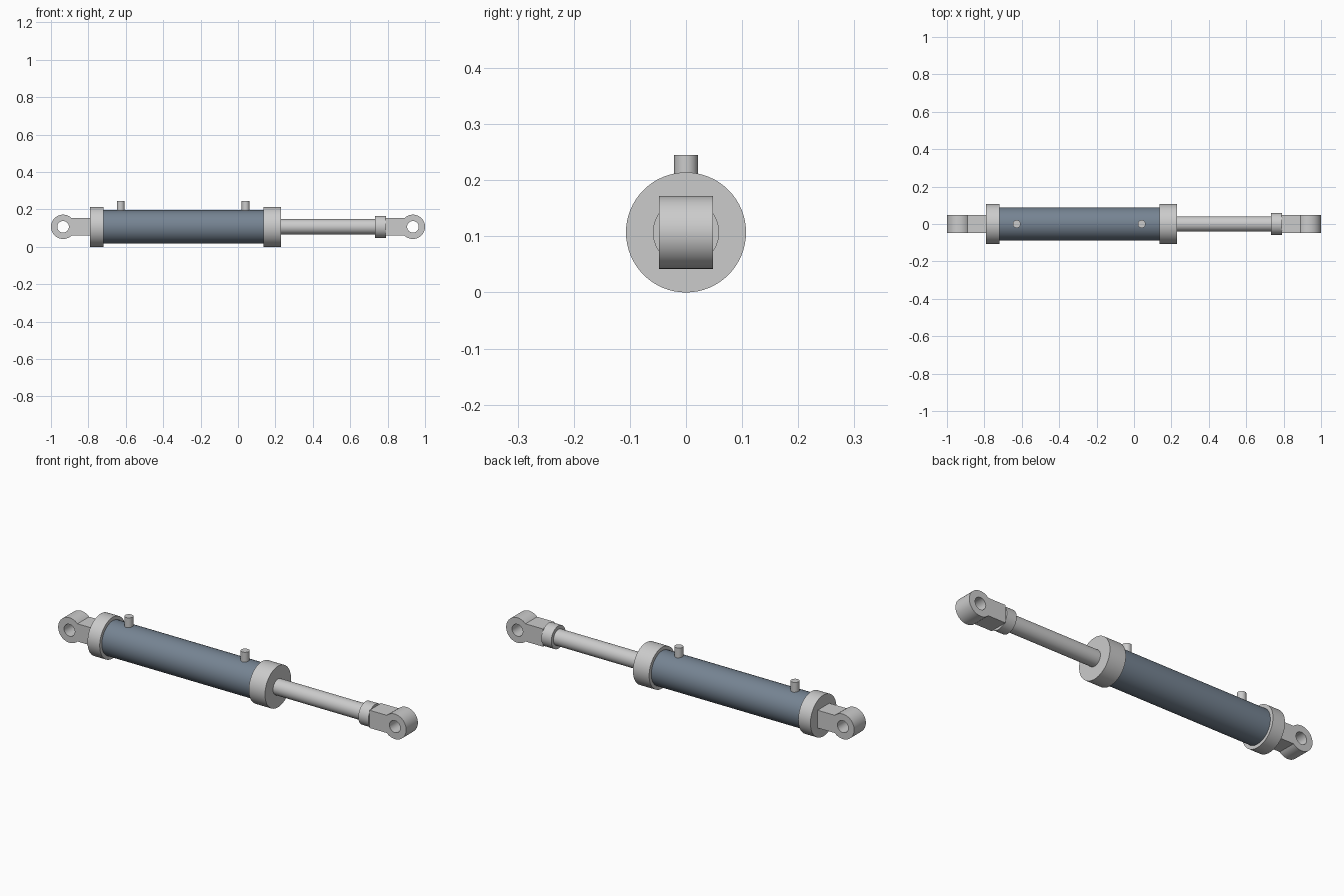
import bpy, bmesh
from math import pi, sin, cos, asin, radians

if "Cube" in bpy.data.objects:
    bpy.data.objects.remove(bpy.data.objects["Cube"])

AXIS = 0.107      # height of the cylinder axis
EYE_R, EYE_X, SHANK_H, EYE_W = 0.065, 0.935, 0.046, 0.048


def smooth(ob):
    bpy.ops.object.select_all(action='DESELECT')
    ob.select_set(True)
    bpy.context.view_layer.objects.active = ob
    bpy.ops.object.shade_smooth_by_angle(angle=radians(35))


def rod_along_x(name, x0, x1, r, sides=64):
    bpy.ops.mesh.primitive_cylinder_add(vertices=sides, radius=r, depth=x1 - x0,
                                        location=((x0 + x1) / 2, 0, AXIS),
                                        rotation=(0, pi / 2, 0))
    ob = bpy.context.object
    ob.name = name
    smooth(ob)
    return ob


def port(name, x):
    z0, z1 = 0.17, 0.245
    bpy.ops.mesh.primitive_cylinder_add(vertices=32, radius=0.021, depth=z1 - z0,
                                        location=(x, 0, (z0 + z1) / 2))
    bpy.context.object.name = name
    smooth(bpy.context.object)


def eye(name, s):
    # Side profile: rounded eye merging into a flat shank, with a pin hole
    a0 = asin(SHANK_H / EYE_R)
    span, n = 2 * (pi - a0), 40
    outer = [(s * 0.788, -SHANK_H), (s * 0.788, SHANK_H)]
    for i in range(n + 1):
        a = a0 + span * i / n
        outer.append((s * (EYE_X - EYE_R * cos(pi - (pi - a)) * -1 * -1), EYE_R * sin(a)))
    hole = [(s * EYE_X + 0.031 * cos(2 * pi * i / 24), 0.031 * sin(2 * pi * i / 24))
            for i in range(24)]
    cu = bpy.data.curves.new(name, 'CURVE')
    cu.dimensions, cu.fill_mode, cu.extrude = '2D', 'BOTH', EYE_W
    for pts in (outer, hole):
        sp = cu.splines.new('POLY')
        sp.points.add(len(pts) - 1)
        for p, (x, z) in zip(sp.points, pts):
            p.co = (x, z, 0, 1)
        sp.use_cyclic_u = True
    ob = bpy.data.objects.new(name, cu)
    bpy.context.collection.objects.link(ob)
    ob.location.z = AXIS
    ob.rotation_euler.x = pi / 2
    bpy.ops.object.select_all(action='DESELECT')
    ob.select_set(True)
    bpy.context.view_layer.objects.active = ob
    bpy.ops.object.convert(target='MESH')
    ob = bpy.context.object
    ob.name = name
    bm = bmesh.new()
    bm.from_mesh(ob.data)
    bmesh.ops.remove_doubles(bm, verts=bm.verts, dist=1e-5)
    bmesh.ops.recalc_face_normals(bm, faces=bm.faces)
    bm.to_mesh(ob.data)
    bm.free()
    smooth(ob)


# Barrel with its end caps
barrel = rod_along_x("barrel", -0.75, 0.17, 0.089)
mat = bpy.data.materials.new("blue_grey_paint")
mat.diffuse_color = (0.18, 0.23, 0.29, 1)
mat.use_nodes = True
mat.node_tree.nodes["Principled BSDF"].inputs["Base Color"].default_value = mat.diffuse_color
barrel.data.materials.append(mat)
rod_along_x("base_cap", -0.79, -0.72, 0.107)
rod_along_x("gland_cap", 0.137, 0.23, 0.107)

# Piston rod and end collar
rod_along_x("piston_rod", 0.2, 0.75, 0.041)
rod_along_x("rod_collar", 0.733, 0.79, 0.059)

# Hose ports
port("base_port", -0.627)
port("rod_port", 0.041)

# Mounting eyes
eye("base_eye", -1)
eye("rod_eye", 1)
